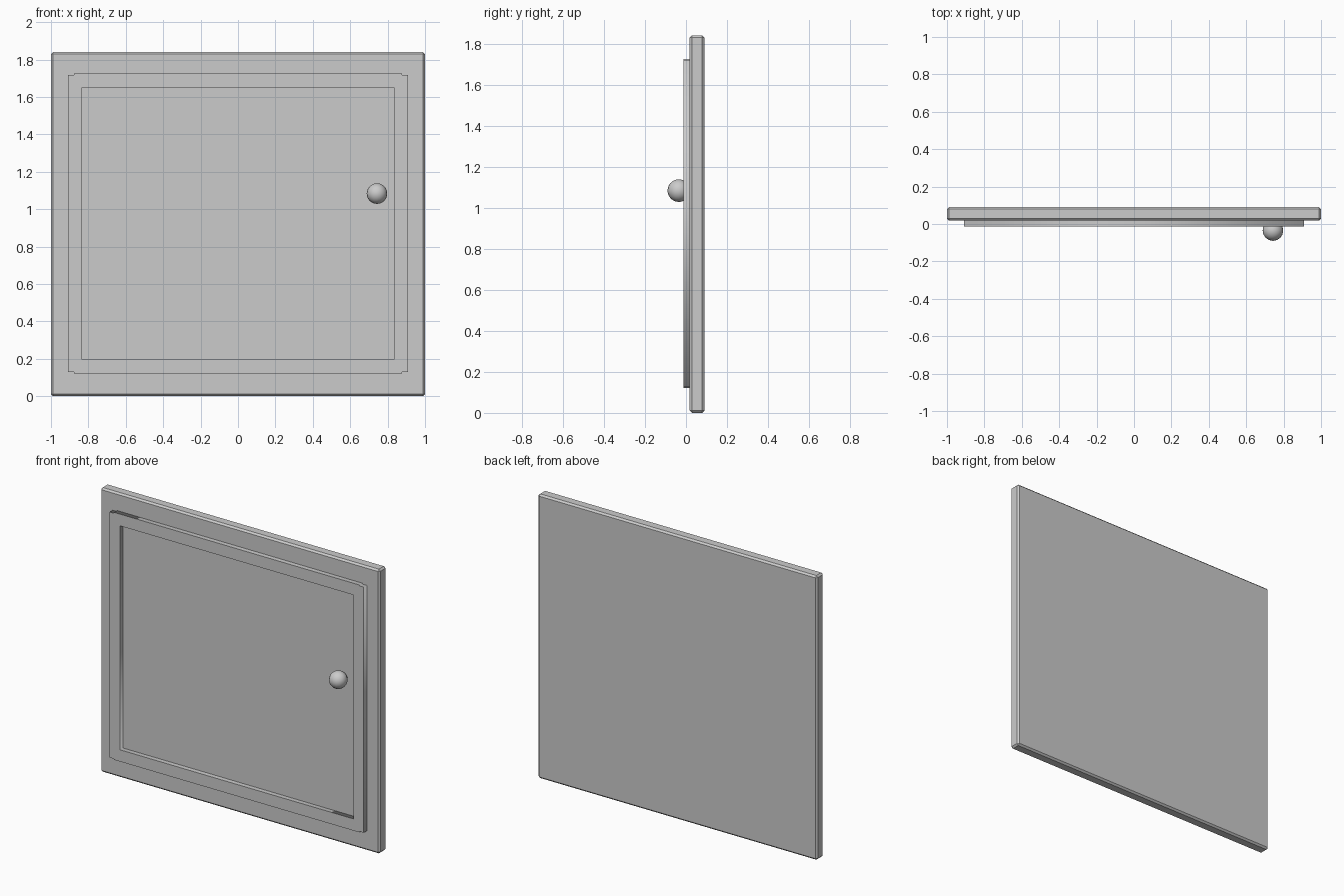
import bpy
import math

if "Cube" in bpy.data.objects:
    bpy.data.objects.remove(bpy.data.objects["Cube"])

grey = bpy.data.materials.new("light_grey")
grey.diffuse_color = (0.6, 0.6, 0.6, 1)
grey.use_nodes = True
grey.node_tree.nodes["Principled BSDF"].inputs["Base Color"].default_value = grey.diffuse_color

MID_Z = 0.92  # height of the door's centre


def mirrored(points):
    """Close a top-right quarter outline by mirroring it in both axes."""
    top = points + [(-x, y) for x, y in reversed(points)]
    return top + [(-x, -y) for x, y in top]


# Door panel: thin slab with chamfered edges
bpy.ops.mesh.primitive_cube_add(size=1, location=(0, 0.054, MID_Z))
panel = bpy.context.object
panel.name = "door_panel"
panel.scale = (2.0, 0.072, 1.84)
bpy.ops.object.transform_apply(location=False, rotation=False, scale=True)
bevel = panel.modifiers.new("chamfer", 'BEVEL')
bevel.width = 0.011
bevel.segments = 1
panel.data.materials.append(grey)

# Raised trim: extruded outline with slightly stepped corners and an open middle
curve = bpy.data.curves.new("trim_frame", 'CURVE')
curve.dimensions = '2D'
curve.fill_mode = 'BOTH'
curve.extrude = 0.017
outer = mirrored([(0.91, 0.795), (0.878, 0.795), (0.878, 0.801)])
inner = mirrored([(0.836, 0.725)])
for outline in (outer, inner):
    spline = curve.splines.new('POLY')
    spline.points.add(len(outline) - 1)
    for point, (x, y) in zip(spline.points, outline):
        point.co = (x, y, 0, 1)
    spline.use_cyclic_u = True
trim = bpy.data.objects.new("trim_frame", curve)
bpy.context.collection.objects.link(trim)
trim.location = (0, 0.004, MID_Z + 0.003)
trim.rotation_euler = (math.radians(90), 0, 0)
curve.materials.append(grey)
bpy.ops.object.select_all(action='DESELECT')
trim.select_set(True)
bpy.context.view_layer.objects.active = trim
bpy.ops.object.convert(target='MESH')

# Round knob
bpy.ops.mesh.primitive_uv_sphere_add(segments=16, ring_count=12, radius=0.055,
                                     location=(0.743, -0.035, 1.083))
knob = bpy.context.object
knob.name = "knob"
bpy.ops.object.shade_smooth()
knob.data.materials.append(grey)
